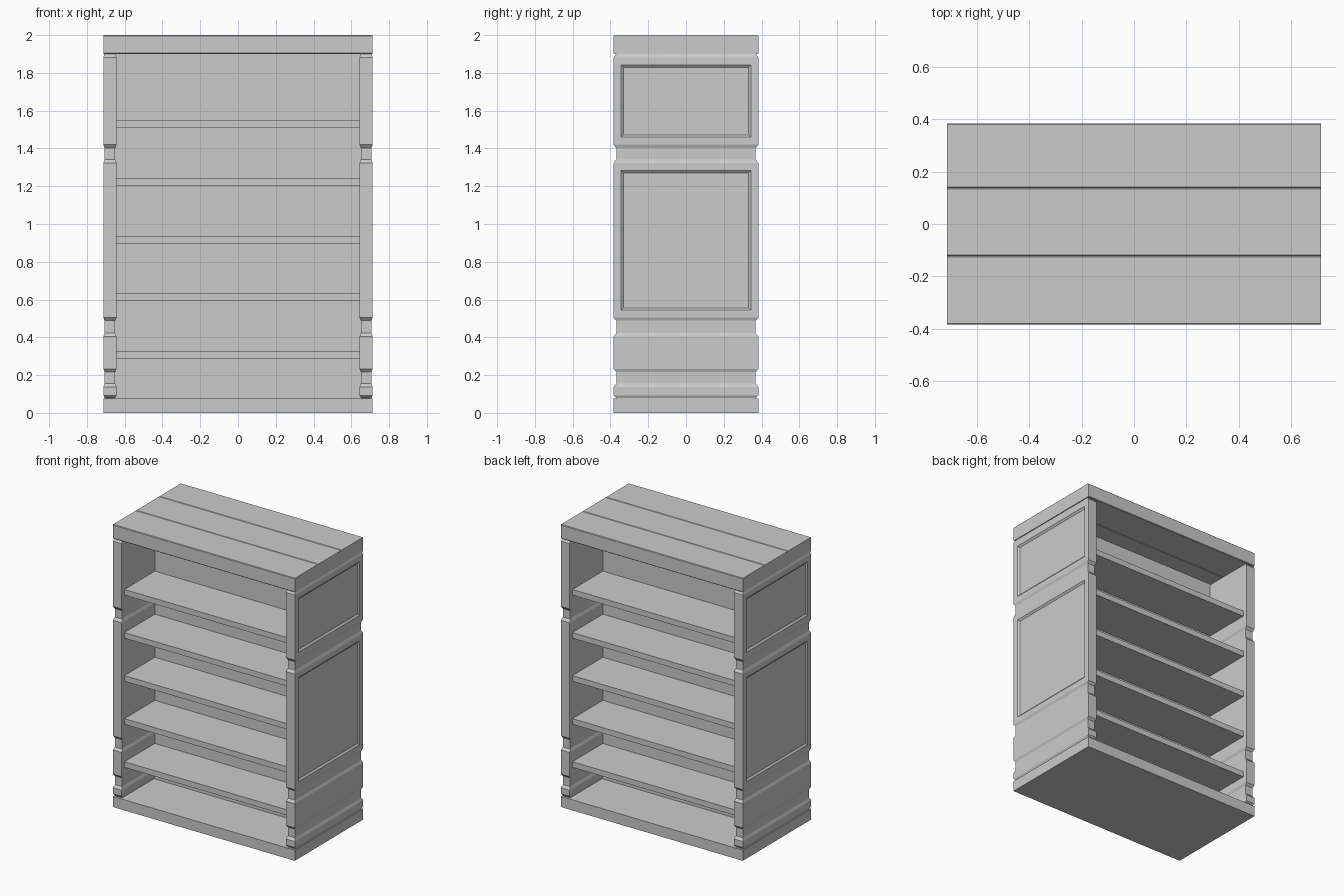
import bpy, bmesh

if "Cube" in bpy.data.objects:
    bpy.data.objects.remove(bpy.data.objects["Cube"])

W, D = 0.713, 0.383          # half width, half depth
INNER = 0.643                # inner face of the side panels


def add_mesh(name, bm):
    me = bpy.data.meshes.new(name)
    bm.to_mesh(me)
    bm.free()
    ob = bpy.data.objects.new(name, me)
    bpy.context.collection.objects.link(ob)
    return ob


def box(name, x0, x1, y0, y1, z0, z1, bevel=0.0):
    bm = bmesh.new()
    bmesh.ops.create_cube(bm, size=1)
    for v in bm.verts:
        v.co.x = (x0 + x1) / 2 + v.co.x * (x1 - x0)
        v.co.y = (y0 + y1) / 2 + v.co.y * (y1 - y0)
        v.co.z = (z0 + z1) / 2 + v.co.z * (z1 - z0)
    if bevel:
        # soften only the long edges running along x
        edges = [e for e in bm.edges
                 if abs(e.verts[0].co.x - e.verts[1].co.x) > 0.1]
        bmesh.ops.bevel(bm, geom=edges, offset=bevel, segments=1,
                        affect='EDGES', profile=0.5)
    return add_mesh(name, bm)


# (height, inset) of the moulded side outline
OUTLINE = [(0.072, 0.014), (0.08, 0.014), (0.093, 0), (0.137, 0),
           (0.155, 0.014), (0.217, 0.014), (0.233, 0), (0.404, 0),
           (0.422, 0.014), (0.488, 0.014), (0.504, 0), (1.322, 0),
           (1.342, 0.014), (1.402, 0.014), (1.42, 0), (1.882, 0),
           (1.902, 0.014)]


def side_panel(name, s):
    bm = bmesh.new()
    rings = []
    for z, i in OUTLINE:
        xo, xi, y = W - i * 0.5, INNER + i * 0.5, D - i
        rings.append([bm.verts.new((s * x, yy, z)) for x, yy in
                      ((xi, -y), (xo, -y), (xo, y), (xi, y))])
    tall = []
    for a, b in zip(rings, rings[1:]):
        for k in range(4):
            n = (k + 1) % 4
            f = bm.faces.new((a[k], a[n], b[n], b[k]))
            if k == 1 and b[k].co.z - a[k].co.z > 0.3:
                tall.append(f)
    bm.faces.new(rings[0])
    bm.faces.new(rings[-1])
    bmesh.ops.recalc_face_normals(bm, faces=bm.faces[:])
    # sunken fields with sloping borders on the outer face
    bmesh.ops.inset_individual(bm, faces=tall, thickness=0.056)
    bmesh.ops.inset_individual(bm, faces=tall, thickness=0.018, depth=-0.01)
    return add_mesh(name, bm)


side_panel("side_panel_right", 1)
side_panel("side_panel_left", -1)

# base and three planked top boards
box("base", -W, W, -D, D, 0, 0.075)
joints = [-D, -0.122, 0.138, D]
for n, (a, b) in enumerate(zip(joints, joints[1:])):
    box(f"top_board_{n + 1}", -W, W, a, b, 1.9, 2.0, 0.004)

# central divider, open shelving on both sides
box("divider", -INNER - 0.01, INNER + 0.01, -0.012, 0.012, 0.07, 1.905)
for n in range(5):
    top = 0.327 + n * 0.305
    for label, s in (("front", -1), ("back", 1)):
        y0, y1 = sorted((s * 0.005, s * 0.352))
        box(f"shelf_{label}_{n + 1}", -INNER - 0.01, INNER + 0.01,
            y0, y1, top - 0.04, top)
